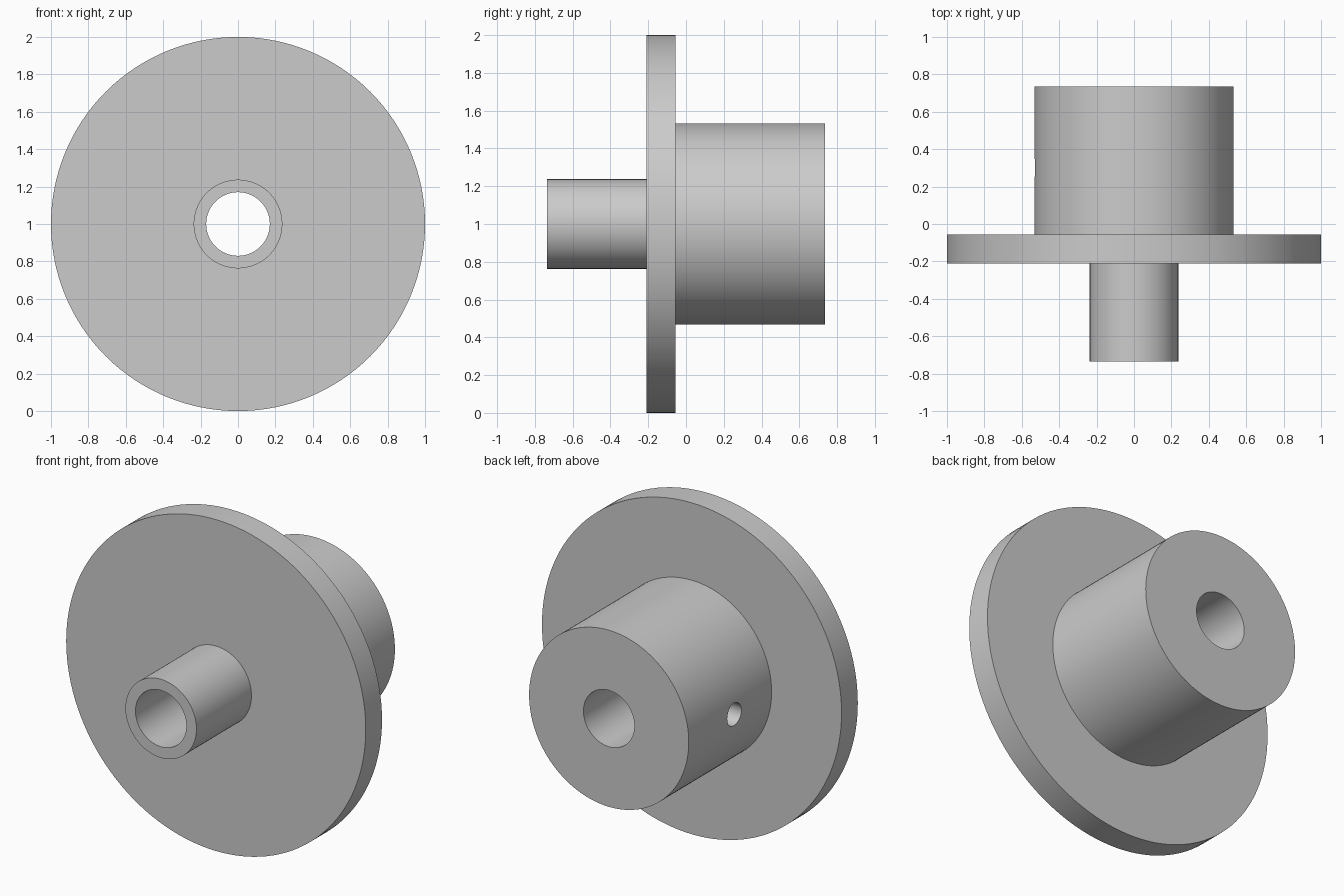
import bpy, bmesh, math
from mathutils import Matrix, Vector

cube = bpy.data.objects.get("Cube")
if cube:
    bpy.data.objects.remove(cube, do_unlink=True)

SEGMENTS = 128
AXIS_Z = 1.0

# Single plain grey material
grey = bpy.data.materials.new("plain_grey")
grey.use_nodes = True
colour = (0.6, 0.6, 0.6, 1.0)
grey.diffuse_color = colour
grey.node_tree.nodes["Principled BSDF"].inputs["Base Color"].default_value = colour


def add_object(name, bm):
    bmesh.ops.recalc_face_normals(bm, faces=bm.faces)
    mesh = bpy.data.meshes.new(name)
    bm.to_mesh(mesh)
    bm.free()
    mesh.materials.append(grey)
    obj = bpy.data.objects.new(name, mesh)
    bpy.context.collection.objects.link(obj)
    return obj


# Flanged hub: (radius, y) section turned around the long axis
bore, spigot, flange, hub = 0.17, 0.237, 1.0, 0.533
front, flange_front, flange_back, back = -0.735, -0.21, -0.055, 0.735
section = [(bore, front), (spigot, front), (spigot, flange_front),
           (flange, flange_front), (flange, flange_back),
           (hub, flange_back), (hub, back), (bore, back)]
bm = bmesh.new()
verts = [bm.verts.new((0, y, AXIS_Z + r)) for r, y in section]
edges = [bm.edges.new((v, verts[(i + 1) % len(verts)])) for i, v in enumerate(verts)]
bmesh.ops.spin(bm, geom=verts + edges, cent=(0, 0, AXIS_Z), axis=(0, 1, 0),
               angle=math.tau, steps=SEGMENTS, use_merge=True)
bmesh.ops.remove_doubles(bm, verts=bm.verts, dist=1e-5)
body = add_object("flanged_hub", bm)

# Set screw hole drilled from one side of the hub into the bore
bm = bmesh.new()
bmesh.ops.create_cone(bm, cap_ends=True, segments=48, radius1=0.068, radius2=0.068,
                      depth=0.7,
                      matrix=Matrix.Translation(Vector((-0.35, 0.3, AXIS_Z)))
                      @ Matrix.Rotation(math.pi / 2, 4, "Y"))
drill = add_object("screw_hole_cutter", bm)
drill.hide_render = True

bpy.ops.object.select_all(action="DESELECT")
body.select_set(True)
bpy.context.view_layer.objects.active = body
cut = body.modifiers.new("screw_hole", "BOOLEAN")
cut.operation = "DIFFERENCE"
cut.solver = "EXACT"
cut.object = drill
bpy.ops.object.modifier_apply(modifier=cut.name)
bpy.data.objects.remove(drill, do_unlink=True)

# Smooth round walls, sharp rims
bpy.ops.object.shade_smooth_by_angle(angle=math.radians(30))
